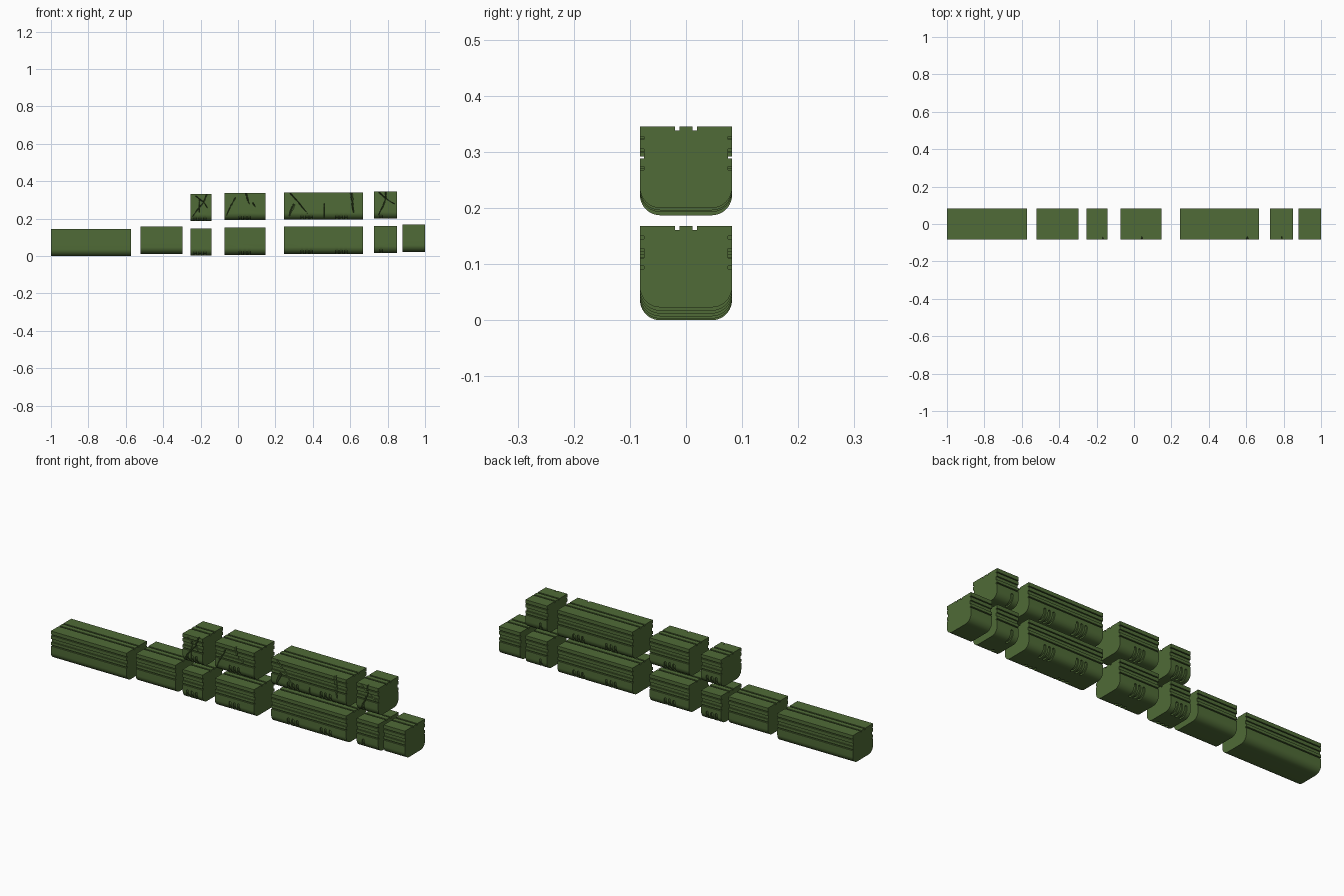
import bpy, bmesh
from math import sin, cos, pi, radians
from mathutils import Vector

if "Cube" in bpy.data.objects:
    bpy.data.objects.remove(bpy.data.objects["Cube"], do_unlink=True)

HALF, HEIGHT, R = 0.082, 0.145, 0.036

green = bpy.data.materials.new("olive green")
green.use_nodes = True
COLOUR = (0.08, 0.147, 0.038, 1)
green.diffuse_color = COLOUR
green.node_tree.nodes["Principled BSDF"].inputs["Base Color"].default_value = COLOUR


def make_object(name, bm):
    bmesh.ops.recalc_face_normals(bm, faces=bm.faces)
    mesh = bpy.data.meshes.new(name)
    bm.to_mesh(mesh)
    bm.free()
    mesh.materials.append(green)
    obj = bpy.data.objects.new(name, mesh)
    bpy.context.collection.objects.link(obj)
    return obj


def loft(bm, rings):
    """Skin a list of equal closed rings and cap both ends."""
    rows = [[bm.verts.new(p) for p in ring] for ring in rings]
    n = len(rows[0])
    for a, b in zip(rows, rows[1:]):
        for i in range(n):
            j = (i + 1) % n
            bm.faces.new((a[i], a[j], b[j], b[i]))
    bm.faces.new(rows[0])
    bm.faces.new(rows[-1])


def half_profile():
    """Cross-section of the +y side, from the bottom up to the top centre."""
    pts = []
    for i in range(11):
        a = pi / 2 * i / 10
        pts.append((HALF - R + R * sin(a), R - R * cos(a)))
    # three side channels, given as depth below the top
    for low, high in ((0.077, 0.071), (0.057, 0.040), (0.023, 0.018)):
        zl, zh, y = HEIGHT - low, HEIGHT - high, HALF - 0.007
        pts += [(HALF, zl), (y, zl), (y, zh), (HALF, zh)]
    # top channel
    top = HEIGHT
    pts += [(HALF, top), (0.020, top), (0.020, top - 0.007),
            (0.012, top - 0.007), (0.012, top)]
    return pts


def hull_block(name, x0, x1, base):
    half = half_profile()
    ring = half + [(-y, z) for y, z in reversed(half)]
    bm = bmesh.new()
    loft(bm, [[(x, y, z + base) for y, z in ring] for x in (x0, x1)])
    return make_object(name, bm)


def slot(bm, x, base, side):
    """Round-ended band that wraps around the lower corner."""
    path = [(HALF, R + 0.012, pi / 2, 0.15), (HALF, R + 0.010, pi / 2, 0.7),
            (HALF, R + 0.006, pi / 2, 1)]
    for i in range(9):
        a = pi / 2 * (1 - i / 8)
        path.append((HALF - R + R * sin(a), R - R * cos(a), a, 1))
    path += [(HALF - R - 0.005, 0, 0, 0.7), (HALF - R - 0.008, 0, 0, 0.15)]
    rings = []
    for y, z, a, w in path:
        ring = []
        for sx, off in ((-1, -0.007), (1, -0.007), (1, 0.01), (-1, 0.01)):
            ring.append((x + sx * 0.0065 * w, side * (y + off * sin(a)),
                         base + z - off * cos(a)))
        rings.append(ring)
    loft(bm, rings)


def crack(bm, points, width):
    """Tapering jagged wedge cut into the front face."""
    pts = [Vector(p) for p in points]
    for i, (a, b) in enumerate(zip(pts, pts[1:])):
        d = (b - a).normalized()
        n = Vector((-d.y, d.x))
        last = i == len(pts) - 2
        rings = []
        for p, w in ((a - d * 0.002, width), (b + d * 0.002, width * (0.3 if last else 1))):
            l, r, m = p + n * w, p - n * w, p
            rings.append([(l.x, -0.095, l.y), (r.x, -0.095, r.y), (m.x, -HALF + 0.016, m.y)])
        loft(bm, rings)


def carve(obj, bm):
    cutter = make_object("cutter", bm)
    cutter.hide_render = True
    mod = obj.modifiers.new("carve", "BOOLEAN")
    mod.operation, mod.solver, mod.object = "DIFFERENCE", "EXACT", cutter
    mod.use_self = True
    graph = bpy.context.evaluated_depsgraph_get()
    mesh = bpy.data.meshes.new_from_object(obj.evaluated_get(graph))
    obj.modifiers.clear()
    obj.data = mesh
    bpy.data.objects.remove(cutter, do_unlink=True)


# spans along x, shared by the two rows
SPANS = {"long_end": (-1, -0.573), "medium_end": (-0.52, -0.297),
         "short": (-0.255, -0.143), "medium": (-0.073, 0.148),
         "long": (0.245, 0.669), "small": (0.728, 0.85), "small_end": (0.88, 1)}
SLOTS = {"short": (-0.228, -0.203, -0.178), "medium": (0.012, 0.036, 0.060),
         "long": (0.342, 0.367, 0.392, 0.527, 0.552, 0.577), "small": (0.765,)}
LOWER = {"long_end": 0.0, "medium_end": 0.012, "short": 0.003, "medium": 0.007,
         "long": 0.012, "small": 0.017, "small_end": 0.023}
UPPER = {"short": 0.187, "medium": 0.193, "long": 0.196, "small": 0.200}

# cracks on the damaged upper row: half width, then x and z along the crack
CRACKS = {
    "short": [(0.005, [(-0.165, 0.335), (-0.185, 0.285), (-0.215, 0.25), (-0.243, 0.21)]),
              (0.005, [(-0.205, 0.305), (-0.208, 0.225)]),
              (0.004, [(-0.225, 0.32), (-0.18, 0.285), (-0.162, 0.255)])],
    "medium": [(0.005, [(-0.015, 0.31), (-0.04, 0.265), (-0.062, 0.215)]),
               (0.008, [(0.04, 0.345), (0.05, 0.31), (0.06, 0.28)]),
               (0.008, [(0.08, 0.285), (0.092, 0.265)])],
    "long": [(0.006, [(0.28, 0.335), (0.325, 0.285), (0.37, 0.23)]),
             (0.012, [(0.30, 0.275), (0.288, 0.25), (0.275, 0.215)]),
             (0.004, [(0.461, 0.205), (0.461, 0.28)]),
             (0.012, [(0.605, 0.345), (0.612, 0.29), (0.618, 0.235)])],
    "small": [(0.006, [(0.755, 0.34), (0.79, 0.308), (0.775, 0.265), (0.752, 0.22)]),
              (0.006, [(0.79, 0.35), (0.79, 0.308), (0.835, 0.28)])],
}

for row, bases in (("lower", LOWER), ("upper", UPPER)):
    for part, base in bases.items():
        block = hull_block(f"{row}_{part}_block", *SPANS[part], base)
        if part in SLOTS:
            bm = bmesh.new()
            for x in SLOTS[part]:
                for side in (-1, 1):
                    slot(bm, x, base, side)
            carve(block, bm)
        if row == "upper":
            bm = bmesh.new()
            for width, points in CRACKS[part]:
                crack(bm, points, width)
            carve(block, bm)
        bpy.ops.object.select_all(action="DESELECT")
        block.select_set(True)
        bpy.context.view_layer.objects.active = block
        bpy.ops.object.shade_smooth_by_angle(angle=radians(30))
